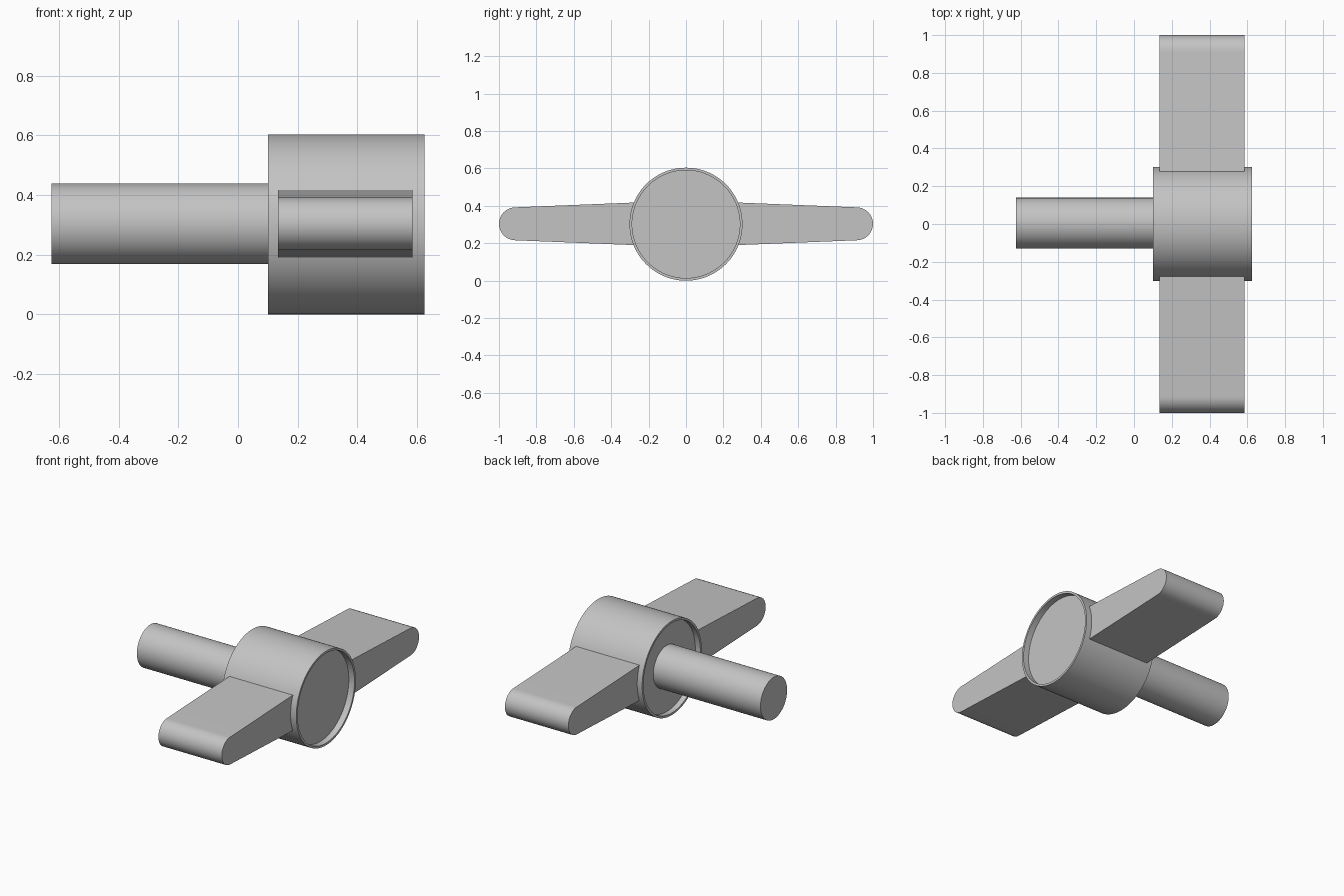
import bpy, bmesh, math
from mathutils import Matrix

if "Cube" in bpy.data.objects:
    bpy.data.objects.remove(bpy.data.objects["Cube"], do_unlink=True)

CZ = 0.302          # height of the shaft axis
SEGMENTS = 96

grey = bpy.data.materials.new("light_grey")
grey.use_nodes = True
grey.diffuse_color = (0.55, 0.55, 0.55, 1)
grey.node_tree.nodes["Principled BSDF"].inputs["Base Color"].default_value = (0.55, 0.55, 0.55, 1)


def finish(name, bm):
    bmesh.ops.recalc_face_normals(bm, faces=bm.faces[:])
    mesh = bpy.data.meshes.new(name)
    bm.to_mesh(mesh)
    bm.free()
    mesh.materials.append(grey)
    obj = bpy.data.objects.new(name, mesh)
    bpy.context.collection.objects.link(obj)
    bpy.ops.object.select_all(action='DESELECT')
    obj.select_set(True)
    bpy.context.view_layer.objects.active = obj
    bpy.ops.object.shade_smooth_by_angle(angle=math.radians(30))
    return obj


def lathe_x(name, profile, y, z):
    """Spin (x, radius) points round an axis along x and cap both ends."""
    bm = bmesh.new()
    rings = []
    for x, r in profile:
        rings.append([bm.verts.new((x, y + r * math.cos(a), z + r * math.sin(a)))
                      for a in (2 * math.pi * i / SEGMENTS for i in range(SEGMENTS))])
    for p, q in zip(rings, rings[1:]):
        for i in range(SEGMENTS):
            j = (i + 1) % SEGMENTS
            bm.faces.new((p[i], p[j], q[j], q[i]))
    bm.faces.new(rings[0])
    bm.faces.new(rings[-1])
    return finish(name, bm)


def wing(name, side):
    """Tapered slab with a rounded tip, extruded along x."""
    x0, x1, tip = 0.135, 0.585, 0.088
    outline = [(0.27, -0.114)]
    for i in range(25):
        a = math.pi * (i / 24 - 0.5)
        outline.append((1 - tip + tip * math.cos(a), tip * math.sin(a)))
    outline.append((0.27, 0.114))
    bm = bmesh.new()
    face = bm.faces.new([bm.verts.new((x0, side * y, CZ + 0.002 + z)) for y, z in outline])
    new = bmesh.ops.extrude_face_region(bm, geom=[face])["geom"]
    bmesh.ops.translate(bm, vec=(x1 - x0, 0, 0),
                        verts=[v for v in new if isinstance(v, bmesh.types.BMVert)])
    return finish(name, bm)


# Barrel with a shallow recess at each end
lathe_x("barrel", [(0.135, 0.288), (0.1, 0.288), (0.1, 0.302),
                   (0.625, 0.302), (0.625, 0.288), (0.585, 0.288)], 0, CZ)

# Shaft
lathe_x("shaft", [(-0.626, 0.135), (0.14, 0.135)], 0.004, CZ + 0.002)

# Pair of wings
wing("front_wing", -1)
wing("back_wing", 1)
